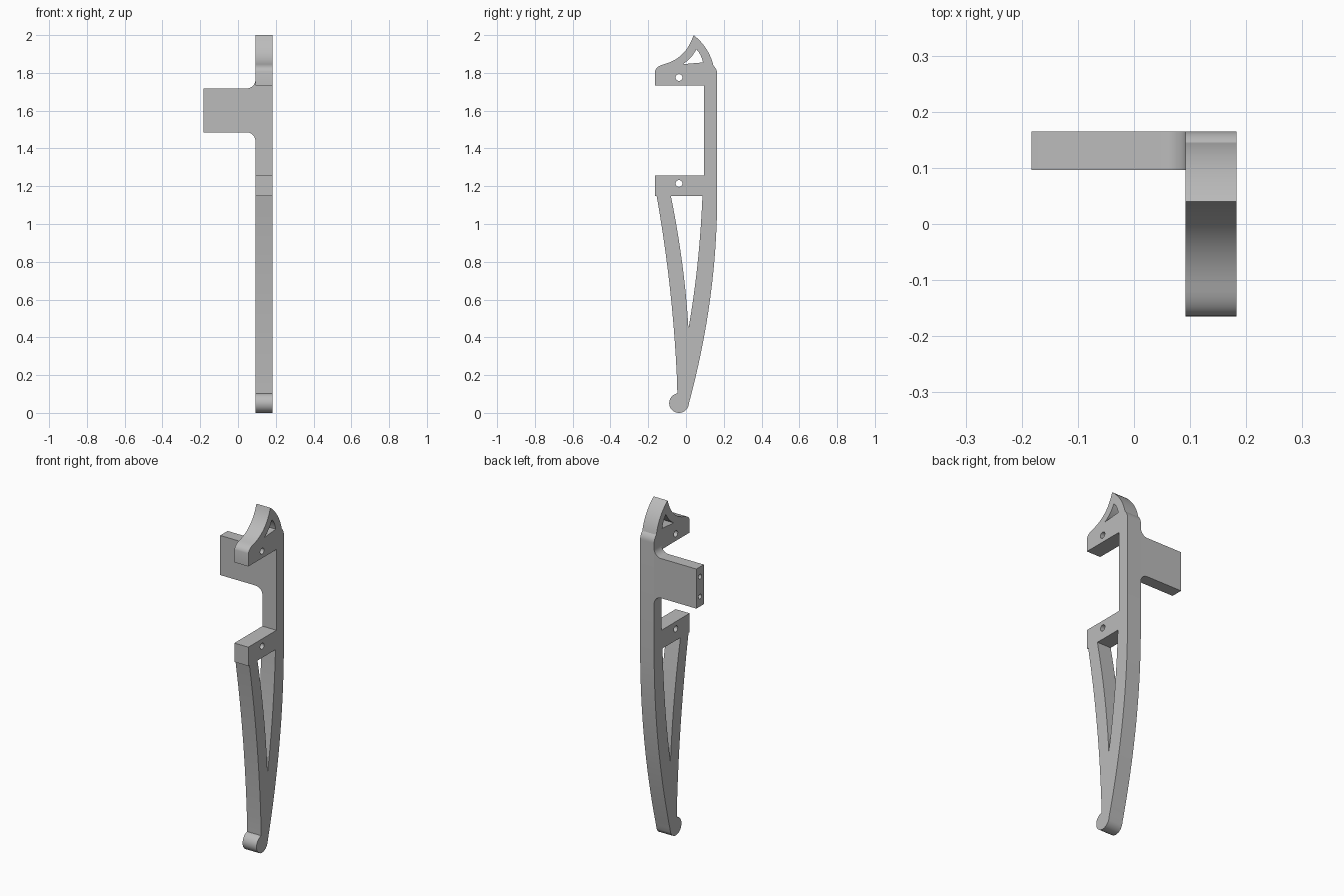
import bpy, bmesh, math
from mathutils import Matrix, Vector

if "Cube" in bpy.data.objects:
    bpy.data.objects.remove(bpy.data.objects["Cube"], do_unlink=True)

grey = bpy.data.materials.new("plain grey")
grey.use_nodes = True
GREY = (0.5, 0.5, 0.5, 1)
grey.diffuse_color = GREY
grey.node_tree.nodes["Principled BSDF"].inputs["Base Color"].default_value = GREY


def bend(a, c, b, n=16):
    """Quadratic curve from a to b pulled towards c, without its end point."""
    a, b, c = Vector(a), Vector(b), Vector(c)
    return [tuple(a * (1 - t) ** 2 + c * 2 * t * (1 - t) + b * t * t)
            for t in (i / n for i in range(n))]


def arc(centre, r, start, end, n=24):
    """Circular arc in degrees, both ends included."""
    angles = [math.radians(start + (end - start) * i / n) for i in range(n + 1)]
    return [(centre[0] + r * math.cos(t), centre[1] + r * math.sin(t)) for t in angles]


def plate(name, outlines, depth, matrix):
    """Extrude a flat outline with holes and place it with matrix."""
    curve = bpy.data.curves.new(name, "CURVE")
    curve.dimensions, curve.fill_mode, curve.extrude = "2D", "BOTH", depth / 2
    for pts in outlines:
        spline = curve.splines.new("POLY")
        spline.points.add(len(pts) - 1)
        for p, q in zip(spline.points, pts):
            p.co = (q[0], q[1], 0, 1)
        spline.use_cyclic_u = True
    temp = bpy.data.objects.new(name + "_outline", curve)
    bpy.context.collection.objects.link(temp)
    graph = bpy.context.evaluated_depsgraph_get()
    mesh = bpy.data.meshes.new_from_object(temp.evaluated_get(graph))
    bpy.data.objects.remove(temp, do_unlink=True)
    bpy.data.curves.remove(curve)
    # weld caps to walls
    bm = bmesh.new()
    bm.from_mesh(mesh)
    bmesh.ops.remove_doubles(bm, verts=bm.verts, dist=0.0001)
    bm.transform(matrix)
    bmesh.ops.recalc_face_normals(bm, faces=bm.faces)
    bm.to_mesh(mesh)
    bm.free()
    mesh.name = name
    mesh.materials.clear()
    mesh.materials.append(grey)
    obj = bpy.data.objects.new(name, mesh)
    bpy.context.collection.objects.link(obj)
    return obj


def finish(obj):
    bpy.ops.object.select_all(action="DESELECT")
    obj.select_set(True)
    bpy.context.view_layer.objects.active = obj
    bpy.ops.object.shade_smooth_by_angle(angle=math.radians(30))


FRONT, BACK, INNER = -0.165, 0.165, 0.096
X0, X1 = 0.092, 0.183

# Side frame: hooked top, two lugs, spine and tapering leg with a round foot
outer = []
outer += bend((0.04, 2.0), (0.0, 1.875), (-0.12, 1.845))
outer += bend((-0.12, 1.845), (FRONT, 1.832), (FRONT, 1.8), 8)
outer += [(FRONT, 1.733), (INNER, 1.733), (INNER, 1.258), (FRONT, 1.258), (FRONT, 1.147)]
outer += bend((-0.155, 1.147), (-0.062, 0.62), (-0.045, 0.103), 20)
outer += arc((-0.037, 0.052), 0.052, 100, 341)
outer += bend((0.018, 0.06), (BACK, 0.61), (BACK, 1.15), 24)
outer += bend((BACK, 1.795), (BACK, 1.82), (0.145, 1.838), 6)
outer += bend((0.145, 1.838), (0.122, 1.936), (0.04, 2.0))

hook_window = (bend((-0.018, 1.846), (0.03, 1.875), (0.055, 1.925), 10)
               + bend((0.055, 1.925), (0.085, 1.893), (0.091, 1.846), 10))
leg_window = (bend((-0.08, 1.147), (-0.007, 0.79), (0.013, 0.446))
              + bend((0.013, 0.446), (0.072, 0.78), (0.087, 1.147)) + [(0.087, 1.147)])
lug_holes = [arc((-0.037, z), 0.018, 0, 345, 23) for z in (1.775, 1.215)]

to_side = Matrix(((0, 0, 1, (X0 + X1) / 2), (1, 0, 0, 0), (0, 1, 0, 0), (0, 0, 0, 1)))
frame = plate("side_frame", [outer, hook_window, leg_window] + lug_holes, X1 - X0, to_side)
finish(frame)

# Mounting tab with filleted root
LOW, HIGH, R = 1.485, 1.718, 0.045
tab_outline = ([(-X1, HIGH), (-X1, LOW)]
               + arc((X0 - R, LOW - R), R, 90, 0, 10)
               + arc((X0 - R, HIGH + R), R, 0, -90, 10))
to_front = Matrix(((1, 0, 0, 0), (0, 0, -1, (INNER + BACK) / 2), (0, 1, 0, 0), (0, 0, 0, 1)))
tab = plate("mounting_tab", [tab_outline], BACK - INNER, to_front)

# Screw holes in the end of the tab
for z in (1.543, 1.66):
    bpy.ops.mesh.primitive_cylinder_add(vertices=24, radius=0.014, depth=0.2,
                                        location=(-X1, (INNER + BACK) / 2, z),
                                        rotation=(0, math.pi / 2, 0))
    cutter = bpy.context.object
    cutter.name = "screw_hole_cutter"
    cutter.hide_render = True
    cutter.data.materials.append(grey)
    cut = tab.modifiers.new("screw_hole", "BOOLEAN")
    cut.operation, cut.solver, cut.object = "DIFFERENCE", "EXACT", cutter
    bpy.context.view_layer.objects.active = tab
    bpy.ops.object.modifier_apply(modifier=cut.name)
    bpy.data.objects.remove(cutter, do_unlink=True)
finish(tab)
